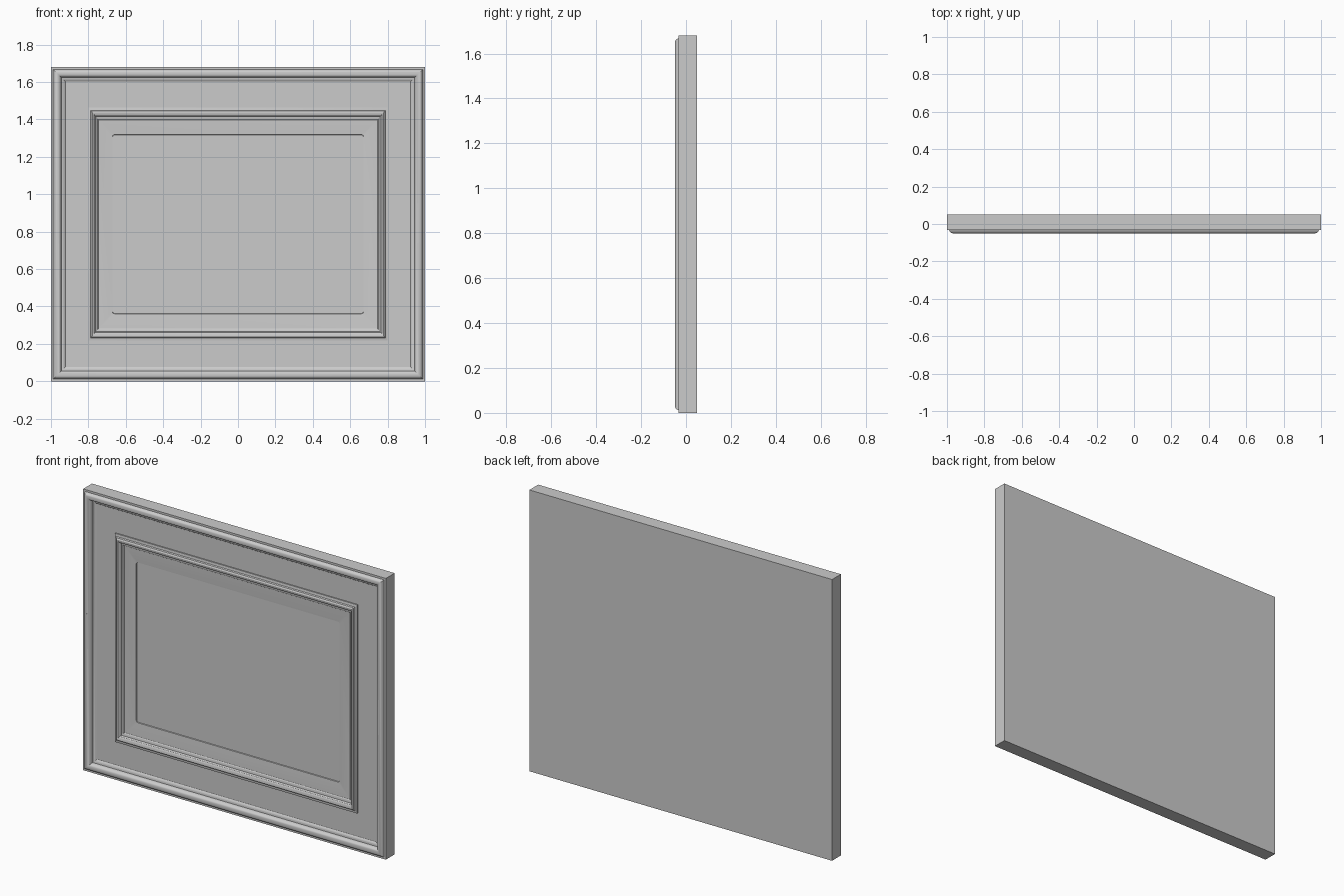
import bpy, bmesh, math

if "Cube" in bpy.data.objects:
    bpy.data.objects.remove(bpy.data.objects["Cube"])

W, H = 1.0, 1.68      # half width, full height


def ring(d, y, dz=0.0, r=0.0, k=4):
    """Rectangle inset by d (d + dz vertically) at depth y, corner radius r."""
    x1, z0, z1 = W - d, d + dz, H - d - dz
    pts = []
    for i, (sx, z, sz) in enumerate(((-1, z0, 1), (1, z0, 1), (1, z1, -1), (-1, z1, -1))):
        cx, cz = sx * (x1 - r), z + sz * r
        for j in range(k):
            a = math.pi * (1 + i / 2) + math.pi / 2 * j / (k - 1)
            pts.append((cx + r * math.cos(a), y, cz + r * math.sin(a)))
    return pts


def loft(name, profile, cap_first=False, cap_last=False):
    """Skin nested rectangles from the outside inwards."""
    bm = bmesh.new()
    rings = [[bm.verts.new(p) for p in ring(*row)] for row in profile]
    n = len(rings[0])
    for a, b in zip(rings, rings[1:]):
        for i in range(n):
            j = (i + 1) % n
            bm.faces.new((a[i], a[j], b[j], b[i]))
    if cap_first:
        bm.faces.new(rings[0][::-1])
    if cap_last:
        bm.faces.new(rings[-1])
    bmesh.ops.remove_doubles(bm, verts=bm.verts, dist=1e-5)
    me = bpy.data.meshes.new(name)
    bm.to_mesh(me)
    bm.free()
    ob = bpy.data.objects.new(name, me)
    bpy.context.collection.objects.link(ob)
    bpy.ops.object.select_all(action='DESELECT')
    ob.select_set(True)
    bpy.context.view_layer.objects.active = ob
    bpy.ops.object.shade_smooth_by_angle(angle=math.radians(30))
    return ob


# Outer frame: flat back, square sides, rounded front ridge, stepped inner lip
loft("outer_frame", [
    (0, 0.05), (0, -0.033), (0.012, -0.033), (0.015, -0.040), (0.020, -0.046),
    (0.027, -0.049), (0.035, -0.050), (0.043, -0.048), (0.050, -0.042),
    (0.055, -0.032), (0.056, -0.022), (0.064, -0.020), (0.070, -0.017),
    (0.077, -0.012)], cap_first=True)

# Flat panel between the two mouldings
loft("flat_panel", [(0.077, -0.012), (0.20, -0.012, 0.017)])

# Raised inner moulding
loft("inner_moulding", [(d, y, 0.017 + (d - 0.2) * 0.2) for d, y in (
    (0.200, -0.012), (0.200, -0.019), (0.207, -0.021), (0.212, -0.023),
    (0.215, -0.030), (0.222, -0.034), (0.230, -0.032), (0.237, -0.025),
    (0.240, -0.014), (0.249, -0.012), (0.254, -0.007))])

# Shallow sloping border and stepped centre panel with rounded corners
loft("centre_panel", [
    (0.254, -0.007, 0.0278), (0.328, -0.001, 0.033, 0.012),
    (0.330, 0.003, 0.033, 0.010)], cap_last=True)

# Thin upright strips on the side ridges
for side, sx in (("left", -1), ("right", 1)):
    bpy.ops.mesh.primitive_cube_add(size=1, location=(sx * 0.963, -0.0475, 0.845))
    strip = bpy.context.object
    strip.name = side + "_ridge_strip"
    strip.scale = (0.004, 0.005, 0.21)
